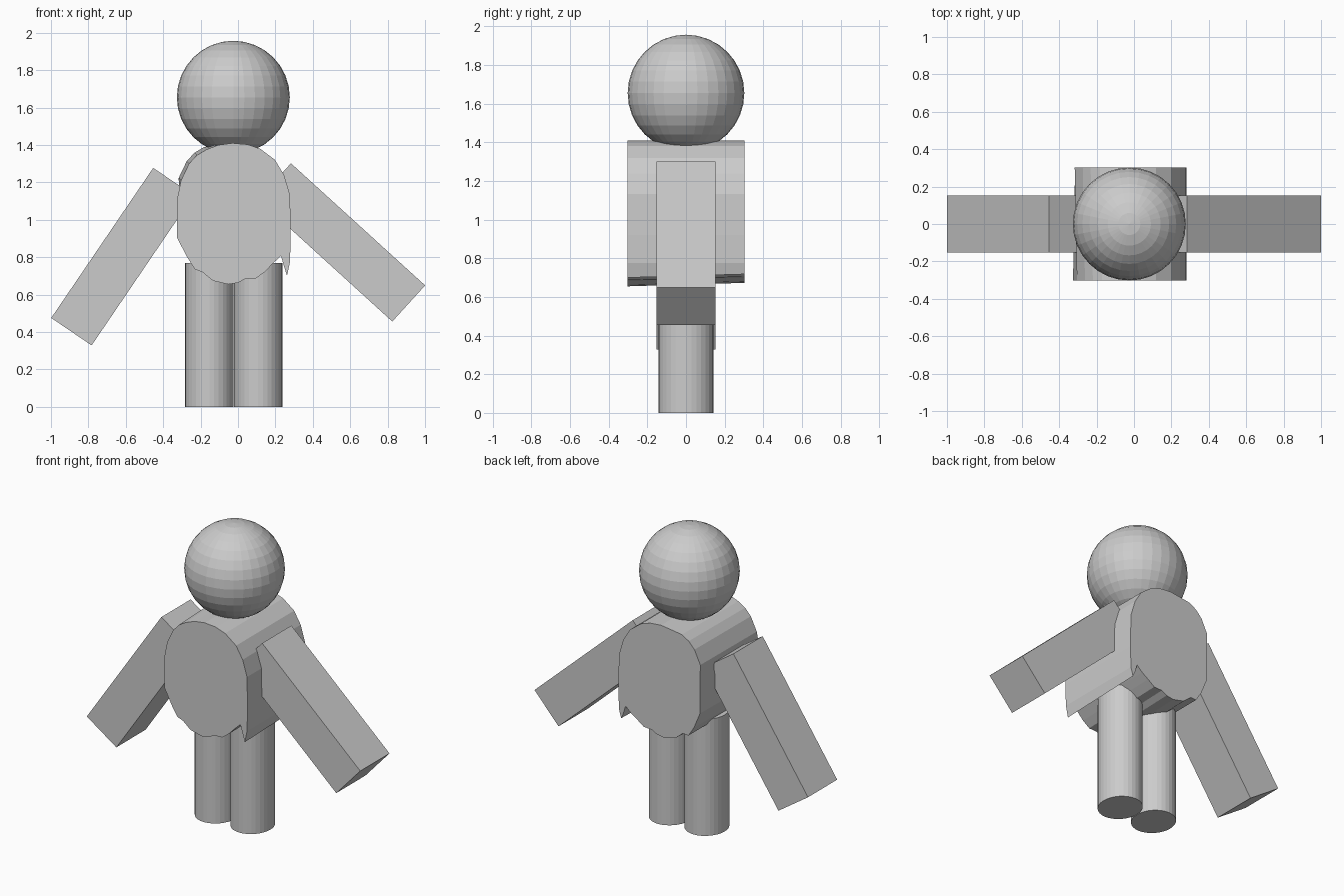
import bpy
import bmesh
import math

cube = bpy.data.objects.get("Cube")
if cube:
    bpy.data.objects.remove(cube, do_unlink=True)

# Single plain grey for the whole figure
grey = bpy.data.materials.new("plain_grey")
grey.use_nodes = True
grey.diffuse_color = (0.6, 0.6, 0.6, 1)
grey.node_tree.nodes["Principled BSDF"].inputs["Base Color"].default_value = (0.6, 0.6, 0.6, 1)


def finish(name, bm, location=(0, 0, 0), scale=(1, 1, 1), tilt=0):
    """Turn a bmesh into a named, flat-shaded grey object."""
    bmesh.ops.recalc_face_normals(bm, faces=bm.faces)
    mesh = bpy.data.meshes.new(name)
    bm.to_mesh(mesh)
    bm.free()
    mesh.materials.append(grey)
    obj = bpy.data.objects.new(name, mesh)
    obj.location, obj.scale = location, scale
    obj.rotation_euler.y = tilt
    bpy.context.collection.objects.link(obj)


# Head: faceted ball
bm = bmesh.new()
bmesh.ops.create_uvsphere(bm, u_segments=32, v_segments=16, radius=0.302)
finish("head", bm, (-0.025, 0, 1.655))

# Legs: slightly oval cylinders standing side by side
for name, x in (("right_leg", -0.153), ("left_leg", 0.108)):
    bm = bmesh.new()
    bmesh.ops.create_cone(bm, cap_ends=True, segments=32, radius1=1, radius2=1, depth=1)
    finish(name, bm, (x, 0, 0.385), (0.13, 0.142, 0.77))

# Arms: long boxes hanging outward at different angles
for name, x, z, degrees in (("right_arm", -0.618, 0.803, -55.8),
                            ("left_arm", 0.554, 0.879, 42.3)):
    bm = bmesh.new()
    bmesh.ops.create_cube(bm, size=1)
    finish(name, bm, (x, 0, z), (0.97, 0.305, 0.261), math.radians(degrees))

# Torso: rounded outline with a ragged hem and one hanging point
outline = [
    (-0.03, 1.41), (-0.105, 1.4), (-0.17, 1.375), (-0.22, 1.345), (-0.262, 1.3),
    (-0.305, 1.21), (-0.326, 1.107), (-0.326, 0.904), (-0.27, 0.797),
    (-0.23, 0.735), (-0.19, 0.72), (-0.134, 0.674), (-0.053, 0.655),
    (0, 0.663), (0.037, 0.684), (0.096, 0.687), (0.144, 0.722),
    (0.19, 0.77), (0.23, 0.807), (0.245, 0.755), (0.262, 0.7),
    (0.278, 0.775), (0.282, 0.92), (0.278, 1.134), (0.246, 1.24),
    (0.198, 1.32), (0.118, 1.38), (0.05, 1.403)]


def back_point(x, z):
    """The back outline is a little fuller at one shoulder and shorter below."""
    if x < -0.1 and 1.2 < z < 1.39:
        return x - 0.012, z + 0.014
    if x < -0.3:
        return x + 0.011, z
    if z < 0.73:
        return x, z + 0.018
    return x, z


bm = bmesh.new()
front = [bm.verts.new((x, -0.303, z)) for x, z in outline]
back = [bm.verts.new((bx, 0.303, bz)) for bx, bz in (back_point(x, z) for x, z in outline)]
bm.faces.new(front)
bm.faces.new(back[::-1])
for i in range(len(front)):
    j = (i + 1) % len(front)
    bm.faces.new((front[i], back[i], back[j], front[j]))
finish("torso", bm)
